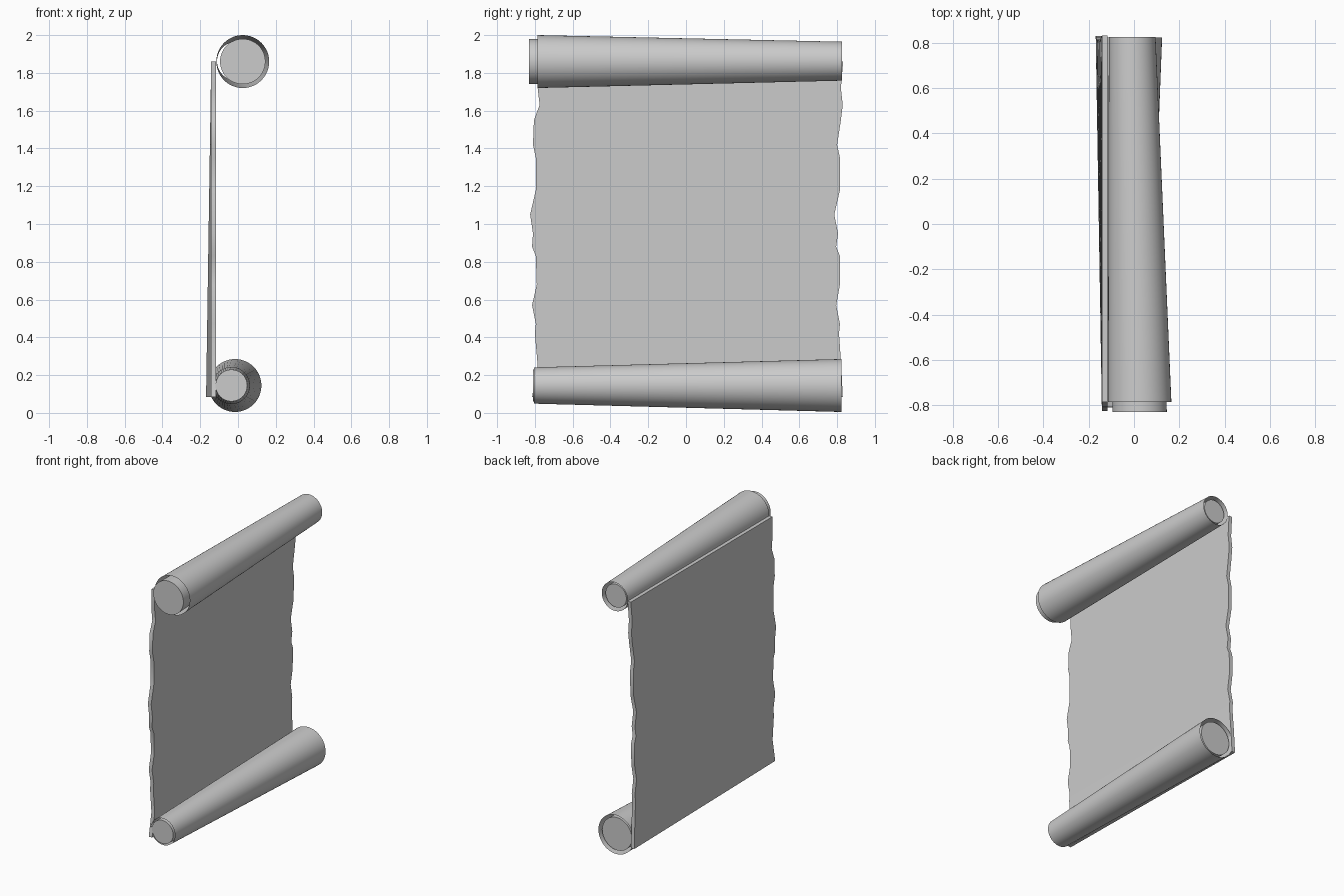
import bpy, bmesh, math

if "Cube" in bpy.data.objects:
    bpy.data.objects.remove(bpy.data.objects["Cube"])

SEG = 48


def finish(name, bm):
    bmesh.ops.recalc_face_normals(bm, faces=bm.faces)
    me = bpy.data.meshes.new(name)
    bm.to_mesh(me)
    bm.free()
    ob = bpy.data.objects.new(name, me)
    bpy.context.collection.objects.link(ob)
    bpy.context.view_layer.objects.active = ob
    ob.select_set(True)
    bpy.ops.object.shade_smooth_by_angle(angle=math.radians(35))
    ob.select_set(False)
    return ob


def cone(name, front, back, capped):
    """Tapered tube along y; each end is (y, radius, centre x, centre z)."""
    bm = bmesh.new()
    rings = []
    for y, r, cx, cz in (front, back):
        rings.append([bm.verts.new((cx + r * math.cos(2 * math.pi * i / SEG), y,
                                    cz + r * math.sin(2 * math.pi * i / SEG)))
                      for i in range(SEG)])
    a, b = rings
    for i in range(SEG):
        j = (i + 1) % SEG
        bm.faces.new((a[i], a[j], b[j], b[i]))
    if capped:
        bm.faces.new(a)
        bm.faces.new(b[::-1])
    return finish(name, bm)


# Rolled ends: an open outer wrap around a solid inner roll
cone("top_roll_wrap", (-0.785, 0.14, 0.025, 1.86), (0.825, 0.103, -0.008, 1.862), False)
cone("top_roll_core", (-0.83, 0.12, 0.025, 1.86), (0.81, 0.083, -0.008, 1.862), True)
cone("bottom_roll_wrap", (-0.805, 0.096, -0.035, 0.145), (0.822, 0.14, -0.016, 0.145), False)
cone("bottom_roll_core", (-0.81, 0.084, -0.035, 0.145), (0.81, 0.118, -0.016, 0.145), True)

# Sheet with ragged side edges: (z, front edge y, back edge y)
edge = [(0.085, -0.815, 0.83), (0.25, -0.785, 0.822), (0.42, -0.80, 0.81),
        (0.47, -0.795, 0.815), (0.57, -0.815, 0.795), (0.68, -0.79, 0.815),
        (0.83, -0.795, 0.815), (0.88, -0.815, 0.795), (0.95, -0.81, 0.805),
        (1.05, -0.825, 0.785), (1.18, -0.795, 0.815), (1.35, -0.795, 0.815),
        (1.42, -0.81, 0.80), (1.55, -0.805, 0.82), (1.63, -0.775, 0.83),
        (1.72, -0.785, 0.82), (1.86, -0.785, 0.832)]
bm = bmesh.new()
rows = []
for z, y0, y1 in edge:
    lean = 0.027 * (1.86 - z) / 1.775      # back lower corner swings outward
    rows.append([bm.verts.new(p) for p in ((-0.142, y0, z), (-0.142 - lean, y1, z),
                                           (-0.116 - lean, y1, z), (-0.116, y0, z))])
for a, b in zip(rows, rows[1:]):
    for i in range(4):
        j = (i + 1) % 4
        bm.faces.new((a[i], a[j], b[j], b[i]))
bm.faces.new(rows[0])
bm.faces.new(rows[-1])
finish("parchment_sheet", bm)
